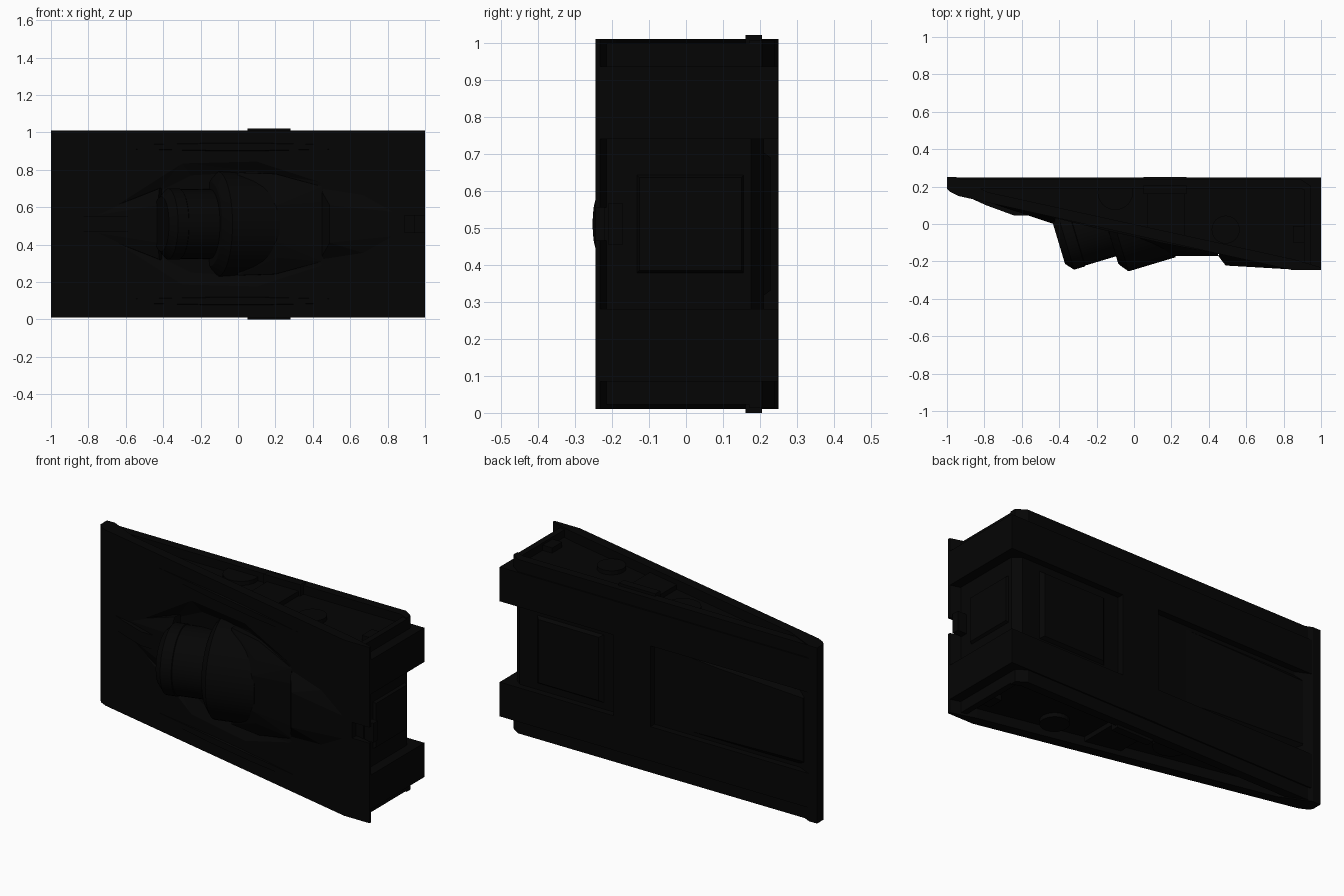
import bpy, bmesh, math
from mathutils import Vector

if "Cube" in bpy.data.objects:
    bpy.data.objects.remove(bpy.data.objects["Cube"])

MID = 0.51  # height of the mirror plane

black = bpy.data.materials.new("near_black")
black.diffuse_color = (0.0015, 0.0015, 0.0015, 1)
black.use_nodes = True
black.node_tree.nodes["Principled BSDF"].inputs["Base Color"].default_value = black.diffuse_color


def finish(name, bm, smooth=False):
    bmesh.ops.recalc_face_normals(bm, faces=bm.faces)
    me = bpy.data.meshes.new(name)
    bm.to_mesh(me)
    bm.free()
    me.materials.append(black)
    ob = bpy.data.objects.new(name, me)
    bpy.context.collection.objects.link(ob)
    if smooth:
        bpy.context.view_layer.objects.active = ob
        ob.select_set(True)
        bpy.ops.object.shade_smooth_by_angle(angle=math.radians(25))
        ob.select_set(False)
    return ob


def prism(name, outline, z0, z1):
    """Extrude an x/y outline from z0 to z1."""
    bm = bmesh.new()
    face = bm.faces.new([bm.verts.new((x, y, z0)) for x, y in outline])
    ext = bmesh.ops.extrude_face_region(bm, geom=[face])["geom"]
    for v in ext:
        if isinstance(v, bmesh.types.BMVert):
            v.co.z = z1
    return finish(name, bm)


def box(name, x0, x1, y0, y1, z0, z1):
    return prism(name, [(x0, y0), (x1, y0), (x1, y1), (x0, y1)], z0, z1)


def hull(name, stations, mid=MID):
    """Convex solid from (x, y, half height) stations mirrored about mid."""
    bm = bmesh.new()
    for x, y, h in stations:
        for s in (-1, 1):
            bm.verts.new((x, y, mid + s * h))
    bmesh.ops.convex_hull(bm, input=bm.verts)
    inner = [v for v in bm.verts if not v.link_faces]
    bmesh.ops.delete(bm, geom=inner, context='VERTS')
    bmesh.ops.dissolve_limit(bm, angle_limit=0.01, verts=bm.verts, edges=bm.edges)
    return finish(name, bm)


def front_y(x):
    """Front surface of the sloping slab."""
    return 0.15 - (x + 0.94) * 0.395 / 1.78


def cut(target, cutter):
    mod = target.modifiers.new(cutter.name, 'BOOLEAN')
    mod.operation = 'DIFFERENCE'
    mod.object = cutter
    cutter.hide_render = True
    cutter.hide_set(True)


# Sloping front slab with a thin right edge, and the body core behind it
slab = prism("front_slab", [(-1, 0.25), (-1, 0.19), (-0.98, 0.17), (-0.94, 0.15),
                            (0.84, -0.245), (1, -0.245), (1, -0.232), (0.943, -0.215),
                            (0.86, -0.19), (-0.78, 0.17), (-0.95, 0.25)], 0.01, 1.01)
core = prism("body_core", [(-0.96, 0.21), (-0.8, 0.165), (0.86, -0.195), (0.943, -0.22),
                           (0.943, 0.175), (0.9, 0.21)], 0.065, 0.955)

# Notch in the right edge of the slab, closed behind
cut(slab, box("notch_cutter", 0.89, 1.1, -0.4, -0.21, 0.465, 0.555))
box("notch_backing", 0.88, 1.0, -0.21, -0.17, 0.455, 0.565)

# Shallow bowl round the drums
bowl = hull("bowl_cutter", [(x, front_y(x) + d, h) for x, d, h in (
    (-0.66, -0.004, 0.1), (-0.3, -0.004, 0.33), (0.1, -0.004, 0.34), (0.47, -0.004, 0.22),
    (-0.45, 0.035, 0.16), (-0.25, 0.04, 0.26), (0.1, 0.035, 0.28), (0.4, 0.01, 0.2))])
cut(slab, bowl)
cut(core, bowl)

# Parts repeated on the top and bottom sides
for side, s in (("top", 1), ("bottom", -1)):
    def span(a, b):
        return sorted((MID + s * a, MID + s * b))
    # Rim around the recessed side panel
    prism(side + "_back_rim", [(-0.97, 0.19), (0.89, 0.19), (0.943, 0.17),
                               (0.943, 0.205), (0.89, 0.24), (-0.97, 0.24)], *span(0.42, 0.495))
    box(side + "_end_rim", 0.91, 0.943, -0.222, 0.19, *span(0.42, 0.488))
    # Ribs wrapping the back and the right end
    box(side + "_back_rib", -0.96, 1.0, 0.16, 0.248, *span(0.23, 0.425))
    box(side + "_end_rib", 0.9, 1.0, -0.235, 0.2, *span(0.23, 0.425))
    # Details standing in the recessed panel
    box(side + "_centre_block", 0.07, 0.27, -0.06, 0.17, *span(0.44, 0.472))
    box(side + "_latch", 0.85, 0.925, -0.10, -0.01, *span(0.44, 0.475))
    for label, x, y, r in (("large", -0.1, 0.17, 0.095), ("small", 0.49, -0.03, 0.075)):
        ring = [(x + r * math.cos(i * math.pi / 12),
                 min(0.2, y + r * math.sin(i * math.pi / 12))) for i in range(24)]
        prism(side + "_" + label + "_boss", ring, *span(0.44, 0.468))
    # Long slim lens on the front slab
    hull(side + "_front_ridge",
         [(-0.56, front_y(-0.56), 0.012), (-0.15, front_y(-0.15) - 0.01, 0.018),
          (0.15, front_y(0.15) - 0.01, 0.018), (0.5, front_y(0.5), 0.012),
          (0.0, front_y(0) + 0.02, 0.03)], MID + s * 0.412)

# Vertical strap passing over the ribs
box("strap_band", 0.05, 0.28, 0.15, 0.25, 0.085, 0.935)
box("strap_end_tabs", 0.05, 0.28, 0.16, 0.205, 0.0, 1.02)

# Raised panels on the back and the right end
hull("back_panel_right", [(0.8, 0.20, 0.2), (0.36, 0.20, 0.2),
                          (0.77, 0.228, 0.18), (0.39, 0.228, 0.18)])
hull("back_panel_left", [(0.02, 0.20, 0.22), (-0.92, 0.20, 0.22),
                         (-0.35, 0.22, 0.2), (-0.9, 0.232, 0.18)])
hull("end_panel", [(0.93, -0.14, 0.14), (0.93, 0.16, 0.14),
                   (0.957, -0.125, 0.125), (0.957, 0.15, 0.125)])

# Stepped round housing, tilted into the slab
axis = Vector((0.958, 0.287, 0))
out = Vector((0.287, -0.958, 0))
base = Vector((-0.3745, -0.062, MID))
SIDES = 40


def turned(name, profile):
    bm = bmesh.new()
    rings = []
    for t, r in profile:
        ring = []
        for i in range(SIDES):
            a = 2 * math.pi * i / SIDES
            p = base + axis * t + out * (r * math.cos(a)) + Vector((0, 0, r * math.sin(a)))
            p.y = min(p.y, 0.15)  # keep the hidden side inside the body
            ring.append(bm.verts.new(p))
        rings.append(ring)
    for a, b in zip(rings, rings[1:]):
        for i in range(SIDES):
            j = (i + 1) % SIDES
            bm.faces.new((a[i], a[j], b[j], b[i]))
    bm.faces.new(rings[0])
    bm.faces.new(rings[-1])
    return finish(name, bm, True)


turned("small_drum", [(-0.038, 0.147), (0, 0.19), (0.06, 0.19), (0.063, 0.186),
                      (0.26, 0.186)])
turned("large_drum", [(0.235, 0.225), (0.245, 0.243), (0.276, 0.282), (0.54, 0.282)])

# Tapered tail of the large drum, wide where it leaves the drum
hull("drum_tail", [(0.21, -0.17, 0.1), (0.21, -0.145, 0.18), (0.2, -0.1, 0.268),
                   (0.0, -0.06, 0.275), (0.45, -0.17, 0.12), (0.45, -0.157, 0.2),
                   (0.2, 0.0, 0.27), (0.0, 0.0, 0.275), (0.45, 0.0, 0.2)])
# Low fairing behind the drum
hull("rear_fairing", [(0.45, -0.17, 0.17), (0.49, -0.222, 0.1), (0.47, -0.14, 0.22),
                      (0.88, -0.245, 0.06), (0.75, -0.2, 0.18), (0.88, -0.2, 0.1)])
# Flared fairing ahead of the drum, with a narrow centre ridge
hull("nose_fairing", [(-0.8, 0.125, 0.04), (-0.56, 0.045, 0.06), (-0.43, 0.0, 0.1),
                      (-0.42, 0.03, 0.19), (-0.4, 0.1, 0.2), (-0.7, 0.12, 0.08)])
prism("nose_ridge", [(-0.9, 0.15), (-0.79, 0.1), (-0.64, 0.045), (-0.5, 0.045),
                     (-0.43, 0.0), (-0.4, 0.1)], 0.47, 0.55)
